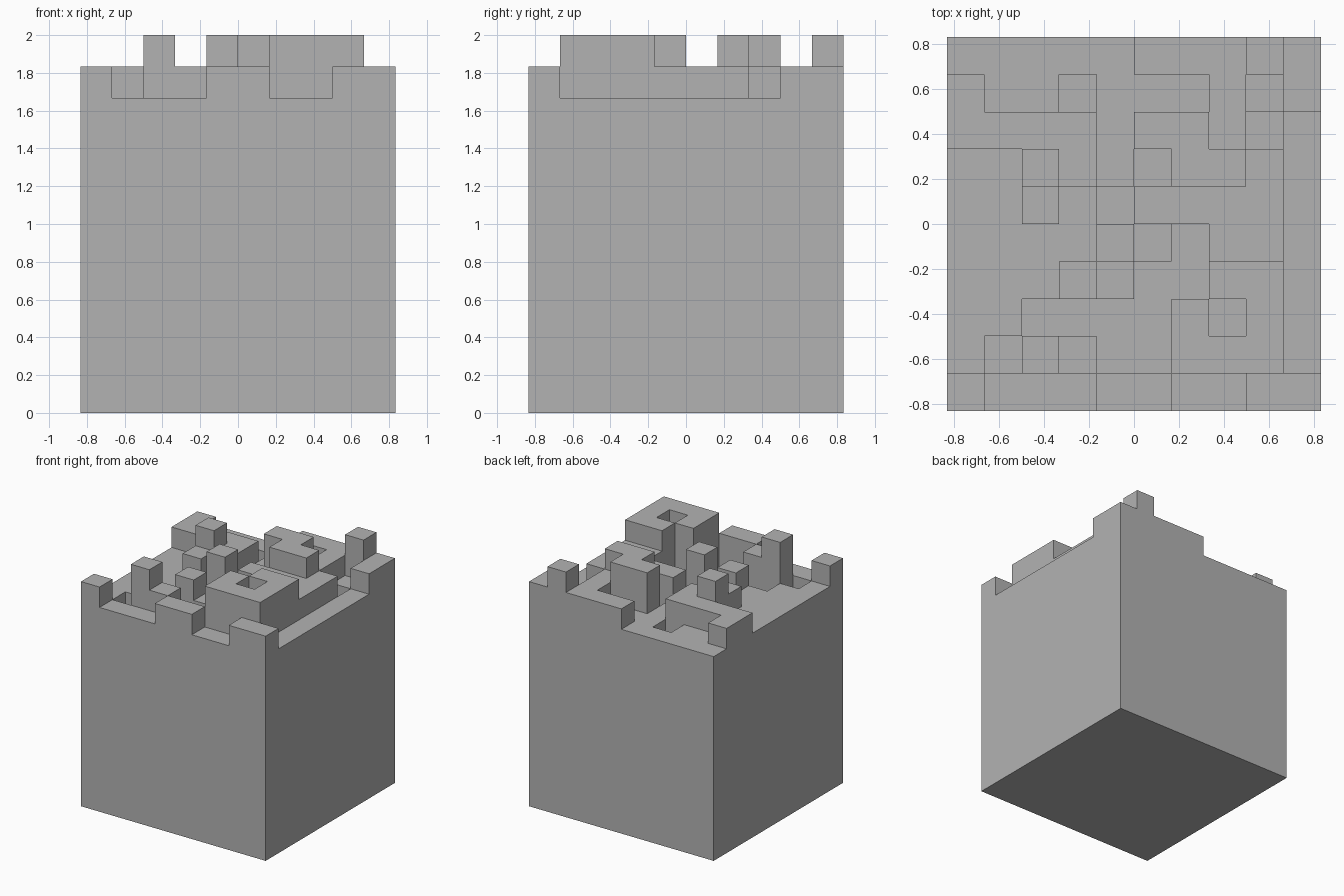
import bpy, bmesh
from mathutils import Vector

cube = bpy.data.objects.get("Cube")
if cube:
    bpy.data.objects.remove(cube, do_unlink=True)

# Terrain map, front row first: p = pit, l = low, m = middle, h = high
ROWS = """
mlllmmllmm
lphmpphhhl
llpppphlhl
lllmlpphhl
llllhlpmml
llmlpmmmml
llhmlphhml
mmmmlhhmpl
mllplllmlm
lllllmmmhm
""".split()
N = len(ROWS)
UNIT = 1 / 6
LEVEL = {"p": N - 1, "l": N, "m": N + 1, "h": N + 2}


def height(i, j):
    return LEVEL[ROWS[j][i]] if 0 <= i < N and 0 <= j < N else 0


def quad(bm, corner, u, v):
    """Unit square from a grid corner along two grid directions."""
    origin = Vector((N / 2, N / 2, 0))
    pts = (corner, corner + u, corner + u + v, corner + v)
    bm.faces.new([bm.verts.new((p - origin) * UNIT) for p in pts])


# Stone material
stone = bpy.data.materials.new("stone_grey")
stone.use_nodes = True
grey = (0.45, 0.45, 0.45, 1)
stone.diffuse_color = grey
stone.node_tree.nodes["Principled BSDF"].inputs["Base Color"].default_value = grey

# Block with a stepped top: column tops, undersides and exposed walls
X, Y, Z = Vector((1, 0, 0)), Vector((0, 1, 0)), Vector((0, 0, 1))
bm = bmesh.new()
for j in range(N):
    for i in range(N):
        base = X * i + Y * j
        top = height(i, j)
        quad(bm, base + Z * top, X, Y)
        quad(bm, base, Y, X)
        for k in range(height(i + 1, j), top):
            quad(bm, base + X + Z * k, Y, Z)
        for k in range(height(i - 1, j), top):
            quad(bm, base + Z * k, Z, Y)
        for k in range(height(i, j + 1), top):
            quad(bm, base + Y + Z * k, Z, X)
        for k in range(height(i, j - 1), top):
            quad(bm, base + Z * k, X, Z)

# Weld the squares and merge flat areas
bmesh.ops.remove_doubles(bm, verts=bm.verts, dist=UNIT / 100)
bmesh.ops.dissolve_limit(bm, angle_limit=0.01, verts=bm.verts, edges=bm.edges)

mesh = bpy.data.meshes.new("terrain_block")
bm.to_mesh(mesh)
bm.free()
mesh.materials.append(stone)
bpy.context.collection.objects.link(bpy.data.objects.new("terrain_block", mesh))
